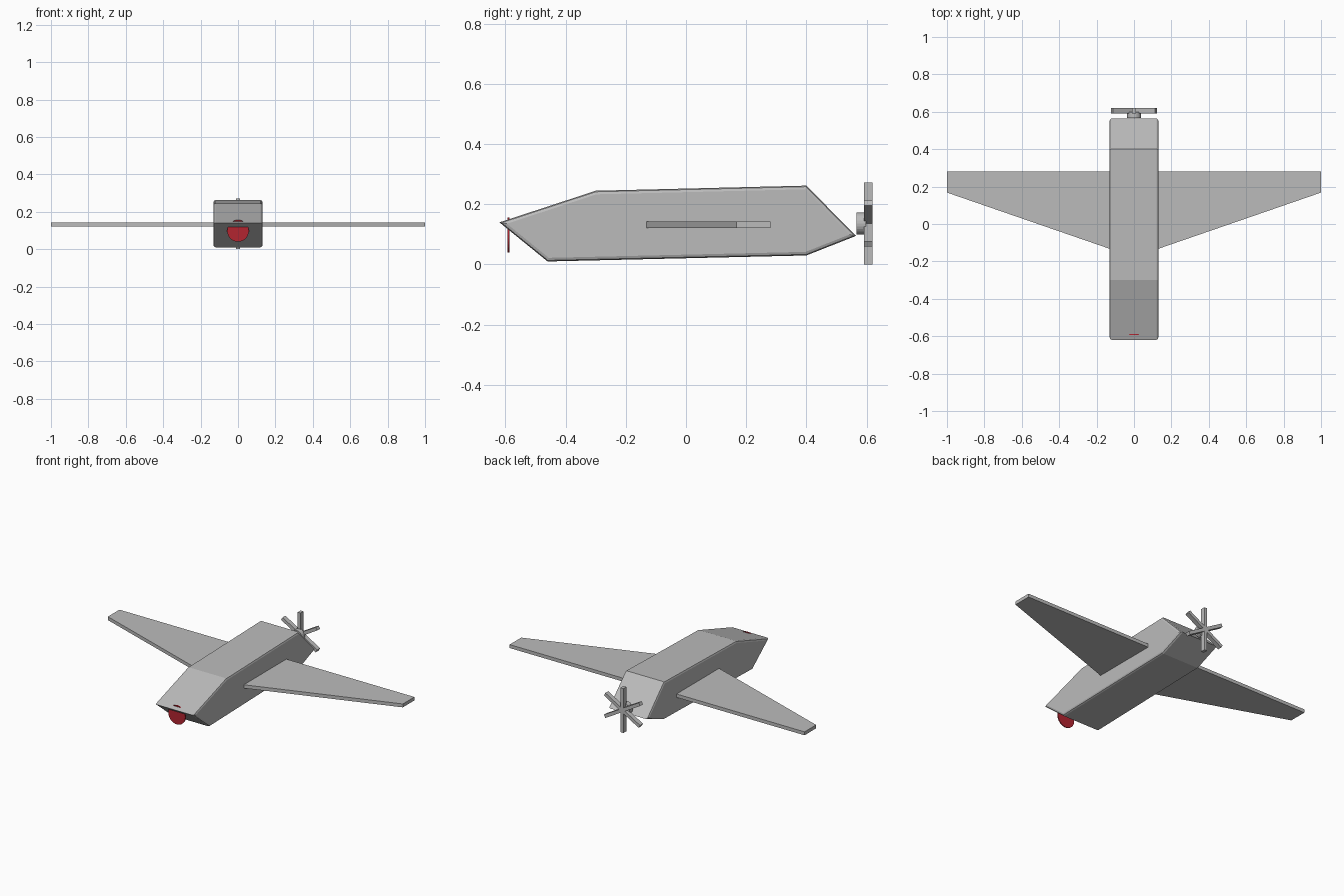
import bpy, bmesh, math
from mathutils import Matrix

if "Cube" in bpy.data.objects:
    bpy.data.objects.remove(bpy.data.objects["Cube"])


def material(name, rgb):
    m = bpy.data.materials.new(name)
    m.diffuse_color = (*rgb, 1)
    m.use_nodes = True
    m.node_tree.nodes["Principled BSDF"].inputs["Base Color"].default_value = m.diffuse_color
    return m


GREY = material("grey", (0.5, 0.5, 0.5))
RED = material("red", (0.45, 0.018, 0.03))


def finish(bm, name, mat):
    bmesh.ops.recalc_face_normals(bm, faces=bm.faces[:])
    me = bpy.data.meshes.new(name)
    bm.to_mesh(me)
    bm.free()
    me.materials.append(mat)
    ob = bpy.data.objects.new(name, me)
    bpy.context.collection.objects.link(ob)
    return ob


def prism(bm, points, offset):
    """Extrude a closed outline by an offset."""
    f = bm.faces.new([bm.verts.new(p) for p in points])
    r = bmesh.ops.extrude_face_region(bm, geom=[f])
    vs = [v for v in r["geom"] if isinstance(v, bmesh.types.BMVert)]
    bmesh.ops.translate(bm, verts=vs, vec=offset)


def disc(name, radius, y0, y1, z, sides, mat):
    bm = bmesh.new()
    m = Matrix.Translation((0, (y0 + y1) / 2, z)) @ Matrix.Rotation(math.pi / 2, 4, 'X')
    bmesh.ops.create_cone(bm, cap_ends=True, segments=sides, radius1=radius,
                          radius2=radius, depth=y1 - y0, matrix=m)
    return finish(bm, name, mat)


# Fuselage: side profile with softened side edges
HW = 0.132
profile = [(-0.62, 0.14), (-0.30, 0.245), (0.40, 0.262),
           (0.565, 0.095), (0.40, 0.03), (-0.46, 0.01)]
bm = bmesh.new()
prism(bm, [(-HW, y, z) for y, z in profile], (2 * HW, 0, 0))
rim = [e for e in bm.edges if abs(e.verts[0].co.x - e.verts[1].co.x) < 0.01]
bmesh.ops.bevel(bm, geom=rim, offset=0.012, segments=2, profile=0.5, affect='EDGES')
finish(bm, "fuselage", GREY)

# Wings: tapered flat slabs, one per side
for side, name in ((-1, "left_wing"), (1, "right_wing")):
    bm = bmesh.new()
    outline = [(0.12, -0.136), (1.0, 0.168), (1.0, 0.28), (0.12, 0.28)]
    prism(bm, [(side * x, y, 0.121) for x, y in outline], (0, 0, 0.021))
    finish(bm, name, GREY)

# Propeller: six blades around a hub
PZ = 0.136
bm = bmesh.new()
for i in range(6):
    m = (Matrix.Translation((0, 0.606, PZ)) @ Matrix.Rotation(i * math.pi / 3, 4, 'Y')
         @ Matrix.Translation((0, 0, 0.068)) @ Matrix.Diagonal((0.02, 0.028, 0.136, 1)))
    bmesh.ops.create_cube(bm, size=1, matrix=m)
finish(bm, "propeller_blades", GREY)
hub = disc("propeller_hub", 0.037, 0.567, 0.598, PZ, 24, GREY)

# Red nose disc under the front tip
disc("nose_disc", 0.058, -0.593, -0.587, 0.098, 32, RED)
